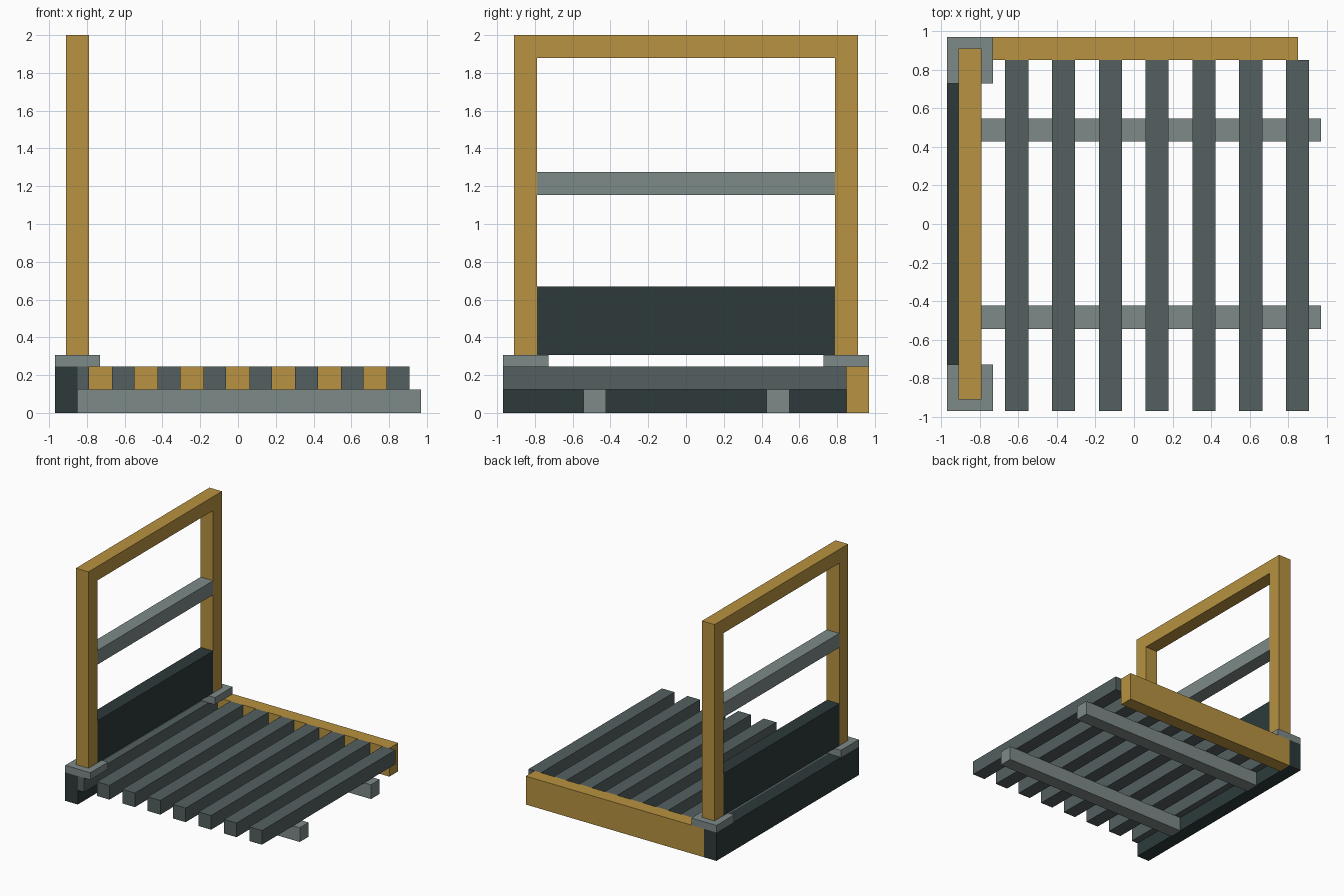
import bpy, bmesh

if "Cube" in bpy.data.objects:
    bpy.data.objects.remove(bpy.data.objects["Cube"])


def material(name, rgb):
    m = bpy.data.materials.new(name)
    m.diffuse_color = (*rgb, 1)
    m.use_nodes = True
    m.node_tree.nodes["Principled BSDF"].inputs["Base Color"].default_value = m.diffuse_color
    return m


OCHRE = material("ochre", (0.48, 0.29, 0.052))
LIGHT = material("light grey", (0.205, 0.255, 0.25))
SLATE = material("slate grey", (0.09, 0.117, 0.117))
DARK = material("dark green grey", (0.026, 0.042, 0.042))


def finish(name, bm, mat):
    bmesh.ops.recalc_face_normals(bm, faces=bm.faces)
    mesh = bpy.data.meshes.new(name)
    bm.to_mesh(mesh)
    bm.free()
    mesh.materials.append(mat)
    obj = bpy.data.objects.new(name, mesh)
    bpy.context.collection.objects.link(obj)
    return obj


def box(name, x, y, z, mat):
    """Box spanning the given (low, high) ranges."""
    bm = bmesh.new()
    bmesh.ops.create_cube(bm, size=1)
    for v in bm.verts:
        v.co = [lo + (c + 0.5) * (hi - lo) for c, (lo, hi) in zip(v.co, (x, y, z))]
    return finish(name, bm, mat)


END = 0.97           # half length of the platform
T = 0.12             # timber thickness
DECK = 0.245         # top of the deck
POST = (-0.91, -0.79)  # depth range of the upright frame

# Base: side beam, rear rail and two runners
box("side_beam", (-END, -0.85), (-END, END), (0, DECK), DARK)
box("rear_rail", (-0.85, 0.85), (0.85, END), (0, DECK), OCHRE)
for name, y in (("front_runner", -0.483), ("back_runner", 0.487)):
    box(name, (-0.85, END), (y - T / 2, y + T / 2), (0, 0.123), LIGHT)

# Deck slats, the first one butting against the side beam
for i in range(8):
    x = -0.91 + i * 0.2425
    box(f"deck_slat_{i + 1}", (max(x, -0.85), x + T), (-END, 0.85), (0.123, DECK), SLATE)

# Corner plates under the posts
for name, s in (("front_plate", -1), ("back_plate", 1)):
    box(name, (-END, -0.73), tuple(sorted((s * 0.728, s * END))), (DECK, 0.306), LIGHT)

# Upright frame: one continuous U profile, extruded through its depth
outline = [(-0.91, 0.306), (-0.91, 2), (0.91, 2), (0.91, 0.306),
           (0.79, 0.306), (0.79, 1.88), (-0.79, 1.88), (-0.79, 0.306)]
bm = bmesh.new()
face = bm.faces.new([bm.verts.new((POST[0], y, z)) for y, z in outline])
ext = bmesh.ops.extrude_face_region(bm, geom=[face])["geom"]
bmesh.ops.translate(bm, vec=(POST[1] - POST[0], 0, 0),
                    verts=[g for g in ext if isinstance(g, bmesh.types.BMVert)])
finish("upright_frame", bm, OCHRE)

# Infill between the posts
box("middle_rail", POST, (-0.79, 0.79), (1.153, 1.275), LIGHT)
box("kick_panel", POST, (-0.79, 0.79), (0.306, 0.668), DARK)
